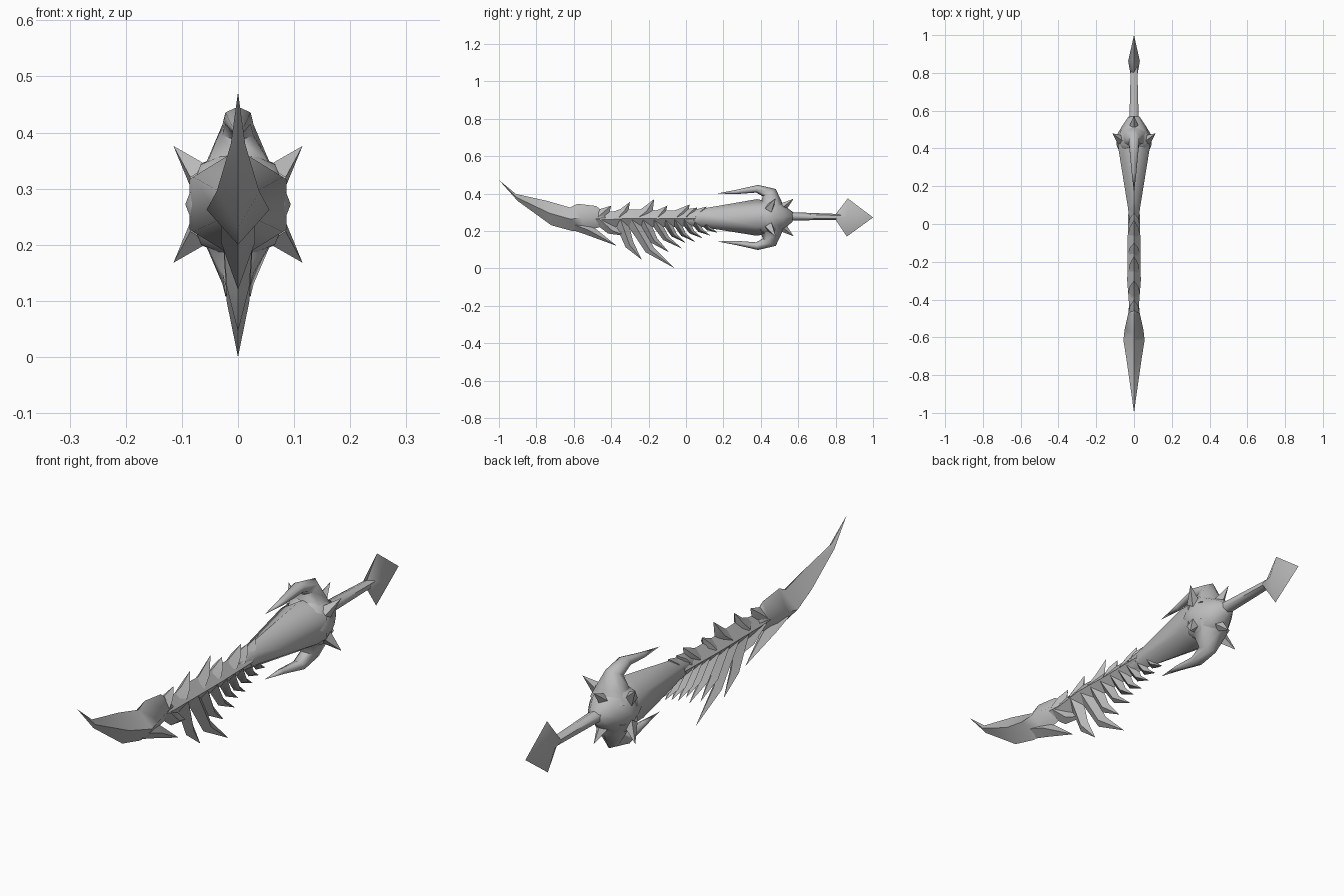
import bpy, bmesh, math
from mathutils import Vector

cube = bpy.data.objects.get("Cube")
if cube:
    bpy.data.objects.remove(cube, do_unlink=True)

steel = bpy.data.materials.new("grey steel")
steel.use_nodes = True
steel.diffuse_color = (0.5, 0.5, 0.5, 1)
steel.node_tree.nodes["Principled BSDF"].inputs["Base Color"].default_value = (0.5, 0.5, 0.5, 1)

AXIS = 0.272  # height of the grip axis


def finish(bm, name):
    bmesh.ops.remove_doubles(bm, verts=bm.verts, dist=0.0005)
    bmesh.ops.recalc_face_normals(bm, faces=bm.faces)
    mesh = bpy.data.meshes.new(name)
    bm.to_mesh(mesh)
    bm.free()
    mesh.materials.append(steel)
    obj = bpy.data.objects.new(name, mesh)
    bpy.context.collection.objects.link(obj)
    bpy.ops.object.select_all(action='DESELECT')
    obj.select_set(True)
    bpy.context.view_layer.objects.active = obj
    bpy.ops.object.shade_smooth_by_angle(angle=math.radians(65))
    return obj


def loft(name, rings, sides=4, flip=False):
    """Each ring: upper edge (y, z), lower edge (y, z), half width in x."""
    bm = bmesh.new()
    loops = []
    for ya, za, yb, zb, hw in rings:
        if flip:
            za, zb = 2 * AXIS - za, 2 * AXIS - zb
        a, b = Vector((0, ya, za)), Vector((0, yb, zb))
        mid, arm = (a + b) / 2, (a - b) / 2
        loop = []
        for i in range(sides):
            t = math.tau * i / sides
            loop.append(bm.verts.new(mid + arm * math.cos(t) + Vector((hw * math.sin(t), 0, 0))))
        loops.append(loop)
    for p, q in zip(loops, loops[1:]):
        for i in range(sides):
            j = (i + 1) % sides
            bm.faces.new((p[i], p[j], q[j], q[i]))
    bm.faces.new(loops[0])
    bm.faces.new(loops[-1])
    bmesh.ops.dissolve_degenerate(bm, edges=bm.edges, dist=0.0005)
    return finish(bm, name)


def spike(name, base, tip, radius):
    bm = bmesh.new()
    base, tip = Vector(base), Vector(tip)
    axis = tip - base
    bmesh.ops.create_cone(bm, segments=4, radius1=radius, radius2=0, depth=axis.length)
    turn = axis.to_track_quat('Z', 'Y')
    for v in bm.verts:
        v.co = turn @ v.co + (base + tip) / 2
    return finish(bm, name)


# Blade head, upswept to the point
loft("blade_head", [
    (-1, .472, -1, .472, 0),
    (-.91, .398, -.9, .36, .013),
    (-.74, .36, -.72, .23, .038),
    (-.62, .325, -.61, .2, .056),
    (-.58, .345, -.54, .2, .05),
    (-.48, .333, -.46, .22, .03),
    (-.44, .3, -.42, .24, .02)])
loft("head_barb", [
    (-.62, .28, -.7, .235, .03),
    (-.5, .225, -.54, .182, .03),
    (-.37, .12, -.37, .12, 0)])

# Spine of the blade, flaring into the guard
loft("blade_spine", [
    (-.56, .31, -.56, .23, .03),
    (-.43, .3, -.43, .22, .026),
    (-.3, .315, -.3, .22, .036),
    (-.15, .31, -.15, .22, .034),
    (.05, .31, .05, .225, .032)])
loft("blade_root", [
    (-.02, .3, -.02, .235, .025),
    (.08, .318, .08, .222, .036),
    (.38, .37, .38, .174, .092),
    (.43, .36, .43, .184, .1)], sides=6)

# Saw teeth along the back, leaning toward the grip
for i, (y, ty, tz) in enumerate([(-.52, -.4, .335), (-.41, -.3, .355), (-.3, -.17, .37),
                                 (-.2, -.1, .335), (-.1, .02, .342), (-.05, .06, .325),
                                 (0, .11, .33)]):
    loft(f"back_tooth_{i + 1}", [
        (y, .295, y + .1, .255, .03),
        (y + .06, .317, ty - .01, .295, .022),
        (ty, tz, ty, tz, 0)])

# Curved barbs along the cutting edge: start, tip, thickness
for i, (y, ty, tz, w) in enumerate([(-.46, -.3, .17, .04), (-.35, -.235, .045, .035),
                                    (-.29, -.06, 0, .036), (-.23, -.09, .085, .03),
                                    (-.17, -.02, .105, .025), (-.11, .0, .135, .022),
                                    (-.06, .05, .14, .02), (-.01, .09, .16, .02),
                                    (.04, .13, .175, .02), (.09, .17, .19, .02)]):
    my, mz = y + (ty - y) * .42, .24 + (tz - .24) * .6
    loft(f"edge_barb_{i + 1}", [
        (y + w, .27, y - w, .25, .03),
        (my + w * .6, mz + w * .4, my - w * .6, mz - w * .3, .02),
        (ty, tz, ty, tz, 0)])

# Guard body and its two forward prongs
loft("guard_body", [
    (.38, .34, .38, .204, .075),
    (.42, .372, .42, .172, .094),
    (.47, .375, .47, .169, .092),
    (.52, .34, .52, .204, .062),
    (.57, .302, .57, .25, .028)], sides=8)
for name, flip in (("upper_prong", False), ("lower_prong", True)):
    loft(name, [
        (.53, .31, .38, .31, .085),
        (.51, .36, .4, .35, .06),
        (.48, .424, .41, .385, .032),
        (.385, .446, .375, .405, .026),
        (.27, .42, .27, .397, .014),
        (.165, .4, .165, .4, 0)], sides=6, flip=flip)

# Guard spikes
for v, level in ((1, "upper"), (-1, "lower")):
    for s, side in ((1, "left"), (-1, "right")):
        spike(f"{level}_{side}_spike", (s * .068, .445, AXIS + v * .048),
              (s * .115, .48, AXIS + v * .104), .028)
    spike(f"{level}_rear_spike", (0, .5, AXIS + v * .04), (0, .575, AXIS + v * .1), .032)

# Grip and pommel
loft("grip", [
    (.5, .315, .5, .24, .045),
    (.57, .3, .57, .256, .028),
    (.83, .29, .83, .259, .02)], sides=6)
loft("pommel", [
    (.8, .289, .8, .26, .02),
    (.865, .374, .86, .17, .031),
    (1, .272, 1, .272, 0)])
